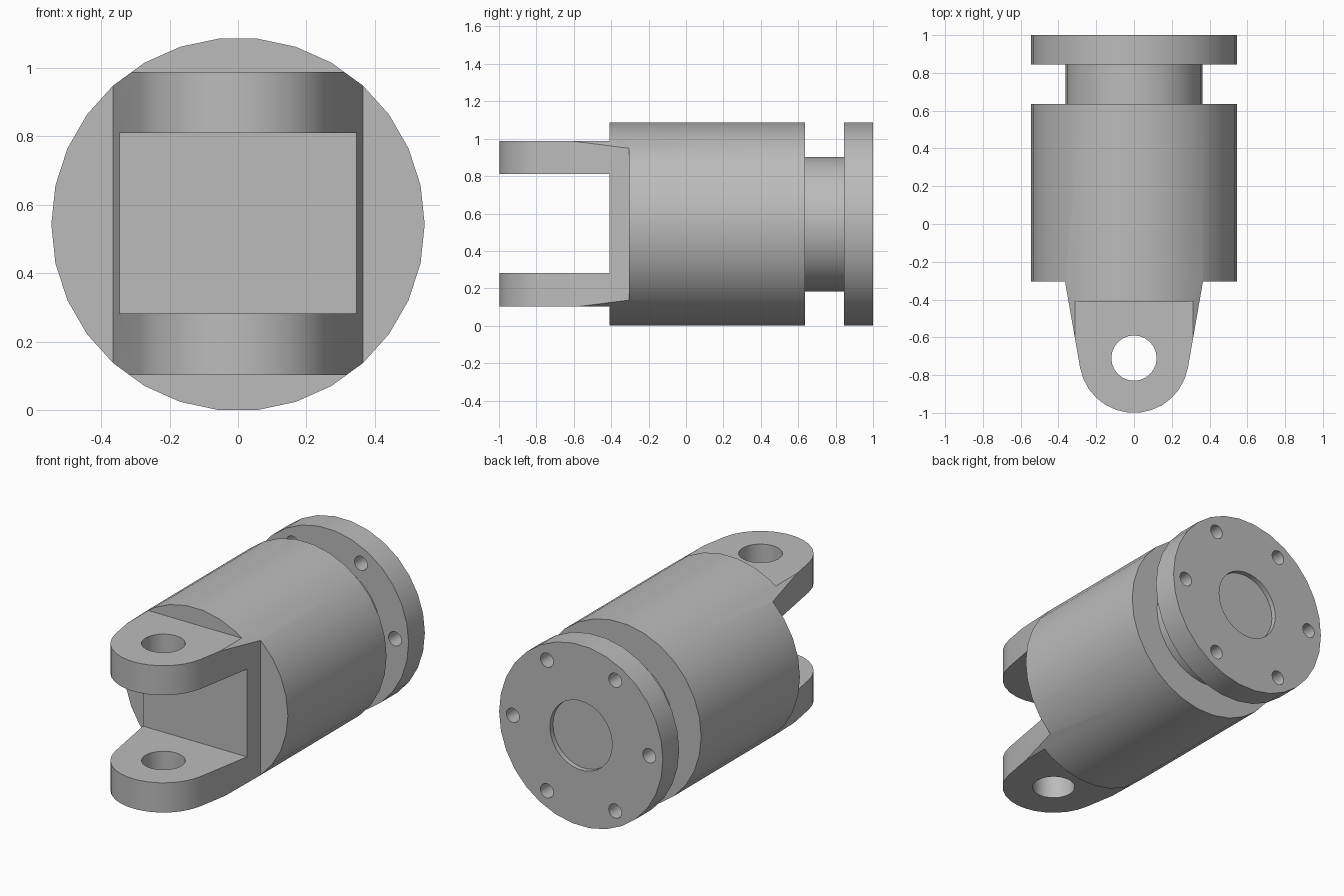
import bpy, bmesh
from math import pi, sin, cos, radians
from mathutils import Matrix, Vector

default = bpy.data.objects.get("Cube")
if default:
    bpy.data.objects.remove(default, do_unlink=True)

R, CZ = 0.546, 0.543          # barrel radius and axis height
STEP_Y, FLOOR_Y = -0.305, -0.41   # shoulder and slot floor
EYE_Y, EYE_R = -0.71, 0.29    # centre and radius of the rounded lug ends

steel = bpy.data.materials.new("plain grey steel")
steel.use_nodes = True
GREY = (0.5, 0.5, 0.5, 1)
steel.diffuse_color = GREY
steel.node_tree.nodes["Principled BSDF"].inputs["Base Color"].default_value = GREY


def finish(name, bm):
    bmesh.ops.recalc_face_normals(bm, faces=bm.faces)
    mesh = bpy.data.meshes.new(name)
    bm.to_mesh(mesh)
    bm.free()
    mesh.materials.append(steel)
    ob = bpy.data.objects.new(name, mesh)
    bpy.context.collection.objects.link(ob)
    return ob


def prism(name, outline, direction):
    """Extrude a flat outline along a direction."""
    bm = bmesh.new()
    face = bm.faces.new([bm.verts.new(p) for p in outline])
    new = bmesh.ops.extrude_face_region(bm, geom=[face])["geom"]
    bmesh.ops.translate(bm, vec=Vector(direction),
                        verts=[v for v in new if isinstance(v, bmesh.types.BMVert)])
    return finish(name, bm)


def barrel(name, r, y0, y1, sides=30, x=0, z=CZ):
    """Round bar along y."""
    ring = [(x + r * cos(2 * pi * i / sides), y0, z + r * sin(2 * pi * i / sides))
            for i in range(sides)]
    return prism(name, ring, (0, y1 - y0, 0))


def box(name, y0, y1, z0, z1):
    """Block wider than the barrel."""
    return prism(name, [(-1, y0, z0), (1, y0, z0), (1, y1, z0), (-1, y1, z0)],
                 (0, 0, z1 - z0))


def cut(ob, tool, operation="DIFFERENCE"):
    mod = ob.modifiers.new("cut", "BOOLEAN")
    mod.operation, mod.object, mod.solver = operation, tool, "EXACT"
    bpy.context.view_layer.update()
    result = bpy.data.meshes.new_from_object(
        ob.evaluated_get(bpy.context.evaluated_depsgraph_get()))
    ob.modifiers.clear()
    ob.data = result
    bpy.data.objects.remove(tool, do_unlink=True)


# Barrel with its front end trimmed to the tapered lug outline
body = barrel("clevis_body", R, -1.1, 0.635)
half = [(0.7, 0.8), (0.7, STEP_Y), (0.365, STEP_Y)]
right_side = [(x, y, -0.2) for x, y in half]
left_side = [(-x, y, z) for x, y, z in reversed(right_side)]
arc = [(EYE_R * cos(radians(a)), EYE_Y + EYE_R * sin(radians(a)), -0.2)
       for a in [-10 - 160 * i / 13 for i in range(14)]]
cut(body, prism("outline", right_side + arc + left_side, (0, 0, 1.6)), "INTERSECT")

# Flats outside the lugs, slot between them, pin hole through both
for low, high in ((0.988, 1.5), (-0.5, 0.103), (0.282, 0.81)):
    cut(body, box("flat", -1.5, FLOOR_Y, low, high))
pin = [(0.12 * cos(2 * pi * i / 24), EYE_Y + 0.12 * sin(2 * pi * i / 24), -0.2)
       for i in range(24)]
cut(body, prism("pin_hole", pin, (0, 0, 1.6)))

# Narrow neck
neck = barrel("neck", 0.3625, 0.6, 0.88)

# End flange with a shallow centre recess and six bolt holes
flange = barrel("end_flange", R, 0.845, 1.0)
cut(flange, barrel("recess", 0.208, 0.97, 1.1))
for i in range(6):
    a = i * pi / 3
    cut(flange, barrel("bolt_hole", 0.043, 0.7, 1.2, 16,
                       0.455 * cos(a), CZ + 0.455 * sin(a)))

# Smooth round walls, crisp edges
bpy.ops.object.select_all(action="DESELECT")
for ob in (body, neck, flange):
    ob.select_set(True)
    bpy.context.view_layer.objects.active = ob
bpy.ops.object.shade_smooth_by_angle(angle=radians(30))
